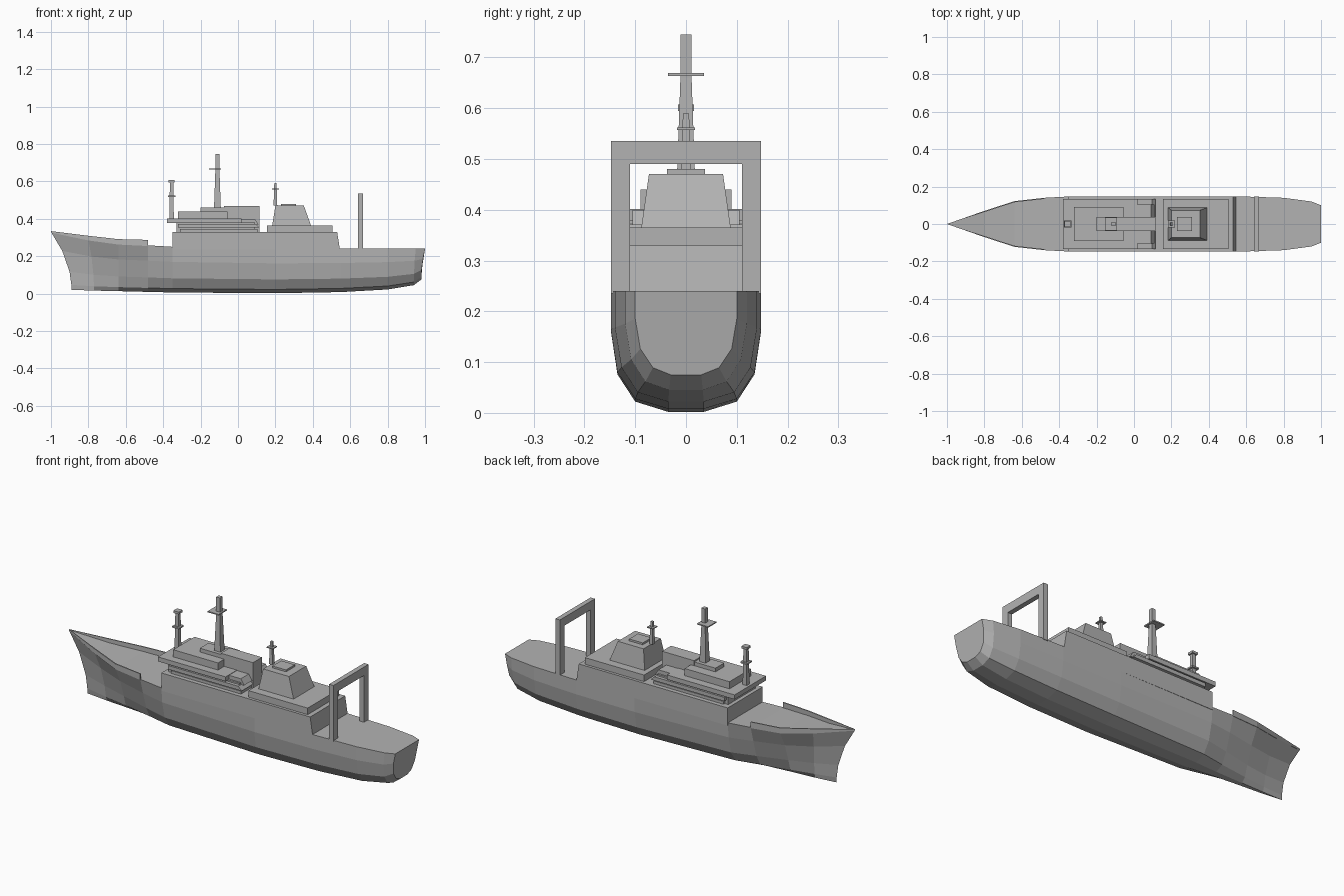
import bpy
import bmesh

default_cube = bpy.data.objects.get("Cube")
if default_cube:
    bpy.data.objects.remove(default_cube, do_unlink=True)

grey = bpy.data.materials.new("ship grey")
grey.use_nodes = True
grey_colour = (0.45, 0.45, 0.45, 1)
grey.diffuse_color = grey_colour
grey.node_tree.nodes["Principled BSDF"].inputs["Base Color"].default_value = grey_colour


def finish(name, bm):
    """Clean up a bmesh and turn it into a named object."""
    bmesh.ops.remove_doubles(bm, verts=bm.verts, dist=0.0001)
    bmesh.ops.recalc_face_normals(bm, faces=bm.faces)
    mesh = bpy.data.meshes.new(name)
    bm.to_mesh(mesh)
    bm.free()
    mesh.materials.append(grey)
    part = bpy.data.objects.new(name, mesh)
    bpy.context.collection.objects.link(part)
    return part


def loft(name, rings):
    """Skin a row of closed rings and cap both ends."""
    bm = bmesh.new()
    rows = [[bm.verts.new(point) for point in ring] for ring in rings]
    count = len(rows[0])
    for near, far in zip(rows, rows[1:]):
        for i in range(count):
            j = (i + 1) % count
            bm.faces.new((near[i], near[j], far[j], far[i]))
    bm.faces.new(rows[0])
    bm.faces.new(rows[-1])
    return finish(name, bm)


def rectangle(x_range, y_range, z):
    (back, front), (right, left) = x_range, y_range
    return [(back, right, z), (front, right, z), (front, left, z), (back, left, z)]


def block(name, x_range, half_width, z_range, top_x=None, top_half=None):
    """Centred box whose top may be narrower than its base."""
    top_half = half_width if top_half is None else top_half
    bottom, top = z_range
    return loft(name, [
        rectangle(x_range, (-half_width, half_width), bottom),
        rectangle(top_x or x_range, (-top_half, top_half), top)])


def post(name, x, z_range, radius, top_radius=None):
    """Square mast section centred over the keel."""
    top_radius = radius if top_radius is None else top_radius
    return block(name, (x - radius, x + radius), radius, z_range,
                 (x - top_radius, x + top_radius), top_radius)


# Hull: deck x, deck height, keel height, rake, half widths from deck to keel
stations = [
    (1.0, 0.24, 0.075, -0.02, (0.10, 0.10, 0.09, 0.065, 0.03)),
    (0.95, 0.24, 0.045, -0.01, (0.12, 0.12, 0.108, 0.08, 0.033)),
    (0.8, 0.24, 0.022, 0, (0.14, 0.14, 0.127, 0.095, 0.035)),
    (0.55, 0.24, 0.008, 0, (0.148, 0.148, 0.135, 0.10, 0.035)),
    (0.2, 0.24, 0.002, 0, (0.148, 0.148, 0.135, 0.10, 0.035)),
    (-0.35, 0.25, 0.006, 0, (0.147, 0.14, 0.12, 0.085, 0.03)),
    (-0.48, 0.258, 0.009, 0, (0.14, 0.117, 0.09, 0.06, 0.02)),
    (-0.64, 0.266, 0.013, 0, (0.122, 0.08, 0.05, 0.034, 0.012)),
    (-0.8, 0.288, 0.016, 0.03, (0.07, 0.04, 0.022, 0.015, 0.007)),
    (-1.0, 0.33, 0.02, 0.11, (0, 0, 0, 0, 0)),
]
levels = (1, 0.67, 0.31, 0.085, 0)
hull_rings = []
for x, deck, keel, rake, widths in stations:
    side = [(x + rake * (1 - f * f), w, keel + f * (deck - keel))
            for f, w in zip(levels, widths)]
    hull_rings.append(side + [(px, -py, pz) for px, py, pz in reversed(side)])
loft("hull", hull_rings)

# Raised bulwarks around the foredeck
rail_heights = (0.287, 0.291, 0.309, 0.334)
for name, sign in (("left_bulwark", -1), ("right_bulwark", 1)):
    rings = []
    for (x, deck, _, _, widths), top in zip(stations[-4:], rail_heights):
        outer = sign * widths[0]
        inner = sign * max(widths[0] - 0.006, 0)
        rings.append([(x, outer, deck - 0.004), (x, outer, top),
                      (x, inner, top), (x, inner, deck - 0.004)])
    loft(name, rings)

# Main house, flush with the hull sides
block("main_house", (-0.35, 0.545), 0.148, (0.235, 0.33), (-0.35, 0.53))

# Forward decks, stacked with recessed gaps
block("lower_gap", (-0.33, 0.09), 0.115, (0.33, 0.38))
block("lower_deck", (-0.31, 0.105), 0.125, (0.33, 0.345))
block("middle_deck", (-0.32, 0.115), 0.133, (0.352, 0.372), (-0.32, 0.095))
block("bridge_deck", (-0.38, 0.02), 0.133, (0.378, 0.402))
block("aft_platform", (0.0, 0.11), 0.105, (0.37, 0.40), (0.0, 0.09))
block("bridge", (-0.32, -0.055), 0.09, (0.40, 0.44))
block("bridge_roof", (-0.2, -0.05), 0.037, (0.44, 0.46))
block("funnel_casing", (-0.075, 0.115), 0.038, (0.33, 0.467))

# Aft house and tapered hangar tower
block("aft_house", (0.155, 0.505), 0.133, (0.33, 0.365))
block("aft_tower", (0.183, 0.39), 0.088, (0.365, 0.47), (0.2, 0.352), 0.073)
block("tower_hatch", (0.23, 0.31), 0.037, (0.47, 0.48))

# Forward mast
post("forward_mast", -0.355, (0.40, 0.605), 0.012, 0.009)
post("forward_mast_platform", -0.355, (0.517, 0.525), 0.02)
post("forward_mast_cap", -0.355, (0.595, 0.607), 0.016)

# Main mast
post("main_mast_base", -0.11, (0.46, 0.66), 0.018, 0.011)
post("main_mast_top", -0.11, (0.66, 0.745), 0.011)
block("main_mast_platform", (-0.155, -0.09), 0.035, (0.663, 0.669))

# Aft mast
post("aft_mast", 0.2, (0.47, 0.59), 0.01, 0.006)
post("aft_mast_platform", 0.2, (0.557, 0.562), 0.018)

# Stern lifting frame
frame_x = (0.642, 0.668)
for name, span in (("left_frame_post", (-0.148, -0.11)), ("right_frame_post", (0.11, 0.148))):
    loft(name, [rectangle(frame_x, span, z) for z in (0.235, 0.535)])
block("frame_beam", frame_x, 0.148, (0.49, 0.535))
